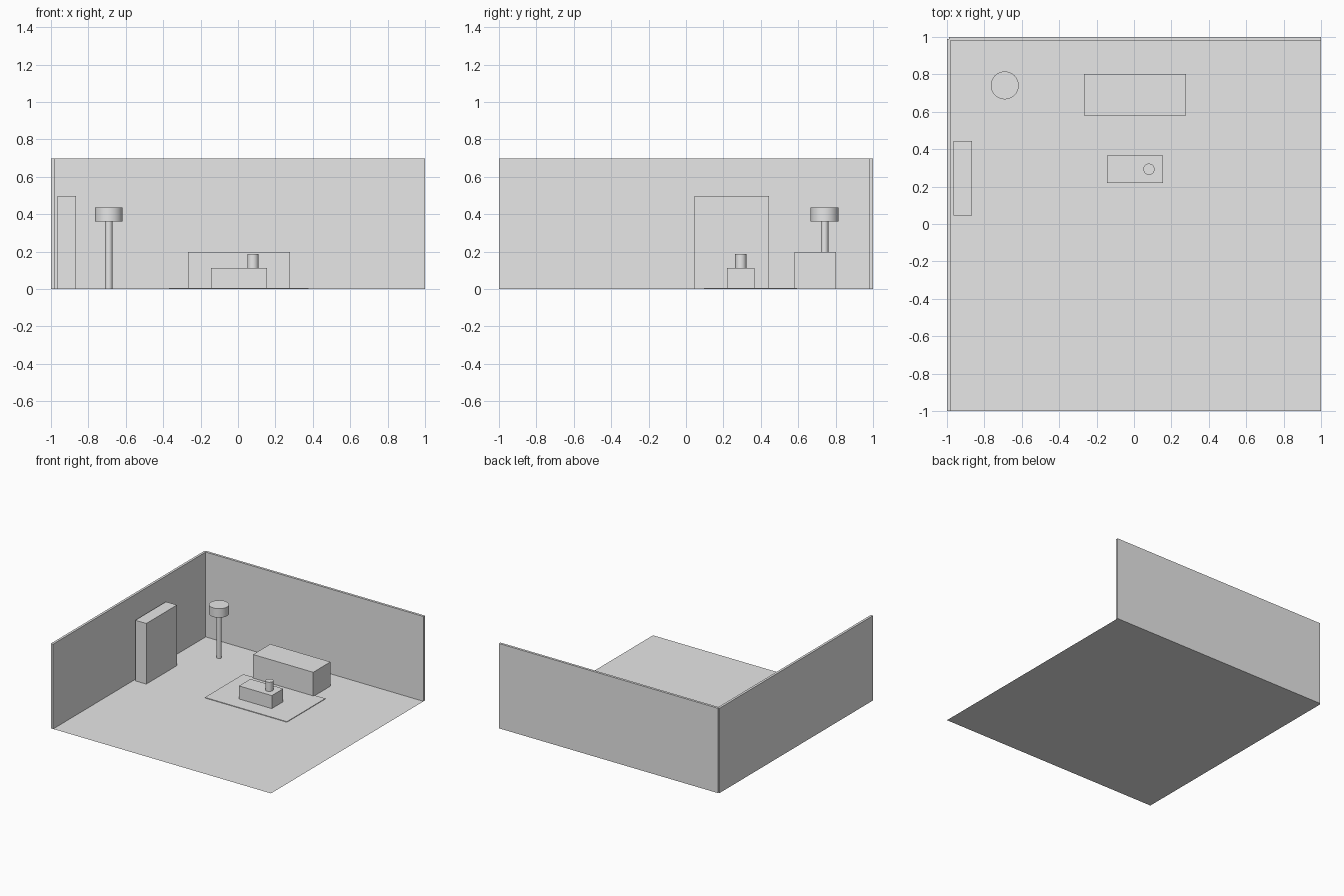
import bpy
import math

if "Cube" in bpy.data.objects:
    bpy.data.objects.remove(bpy.data.objects["Cube"], do_unlink=True)

# Single plain grey
GREY = (0.8, 0.8, 0.8, 1.0)
grey = bpy.data.materials.new("plain_grey")
grey.use_nodes = True
grey.diffuse_color = GREY
grey.node_tree.nodes["Principled BSDF"].inputs["Base Color"].default_value = GREY


def finish(name):
    obj = bpy.context.object
    obj.name = name
    obj.data.materials.append(grey)
    return obj


def box(name, x, y, size, z=0.0):
    """Box standing on height z, centred on x and y."""
    bpy.ops.mesh.primitive_cube_add(size=1, location=(x, y, z + size[2] / 2))
    bpy.context.object.scale = size
    bpy.ops.object.transform_apply(location=False, rotation=False, scale=True)
    return finish(name)


def cylinder(name, x, y, radius, bottom, top):
    """Round upright part between two heights."""
    bpy.ops.mesh.primitive_cylinder_add(
        vertices=32, radius=radius, depth=top - bottom,
        location=(x, y, (bottom + top) / 2))
    bpy.ops.object.shade_smooth_by_angle(angle=math.radians(30))
    return finish(name)


# Room: the walls straddle the back and right edges of the floor
WALL, HEIGHT = 0.02, 0.697
SIDE = 2 - WALL / 2
MID = WALL / 4
bpy.ops.mesh.primitive_plane_add(size=SIDE, location=(MID, -MID, 0))
finish("floor")
box("back_wall", MID, 1 - WALL / 2, (SIDE, WALL, HEIGHT))
box("right_wall", -1 + WALL / 2, -MID, (WALL, SIDE, HEIGHT))

# Furniture
box("rug", MID, 0.344, (0.746, 0.498, 0.005))
box("sofa", MID, 0.691, (0.547, 0.224, 0.199))
box("coffee_table", MID, 0.293, (0.298, 0.149, 0.112))
box("bookcase", -0.915, 0.244, (0.1, 0.398, 0.498))

# Cup on the table
cylinder("cup", 0.08, 0.293, 0.03, 0.112, 0.187)

# Floor lamp
cylinder("lamp_post", -0.691, 0.741, 0.02, 0, 0.365)
cylinder("lamp_shade", -0.691, 0.741, 0.0746, 0.361, 0.435)
